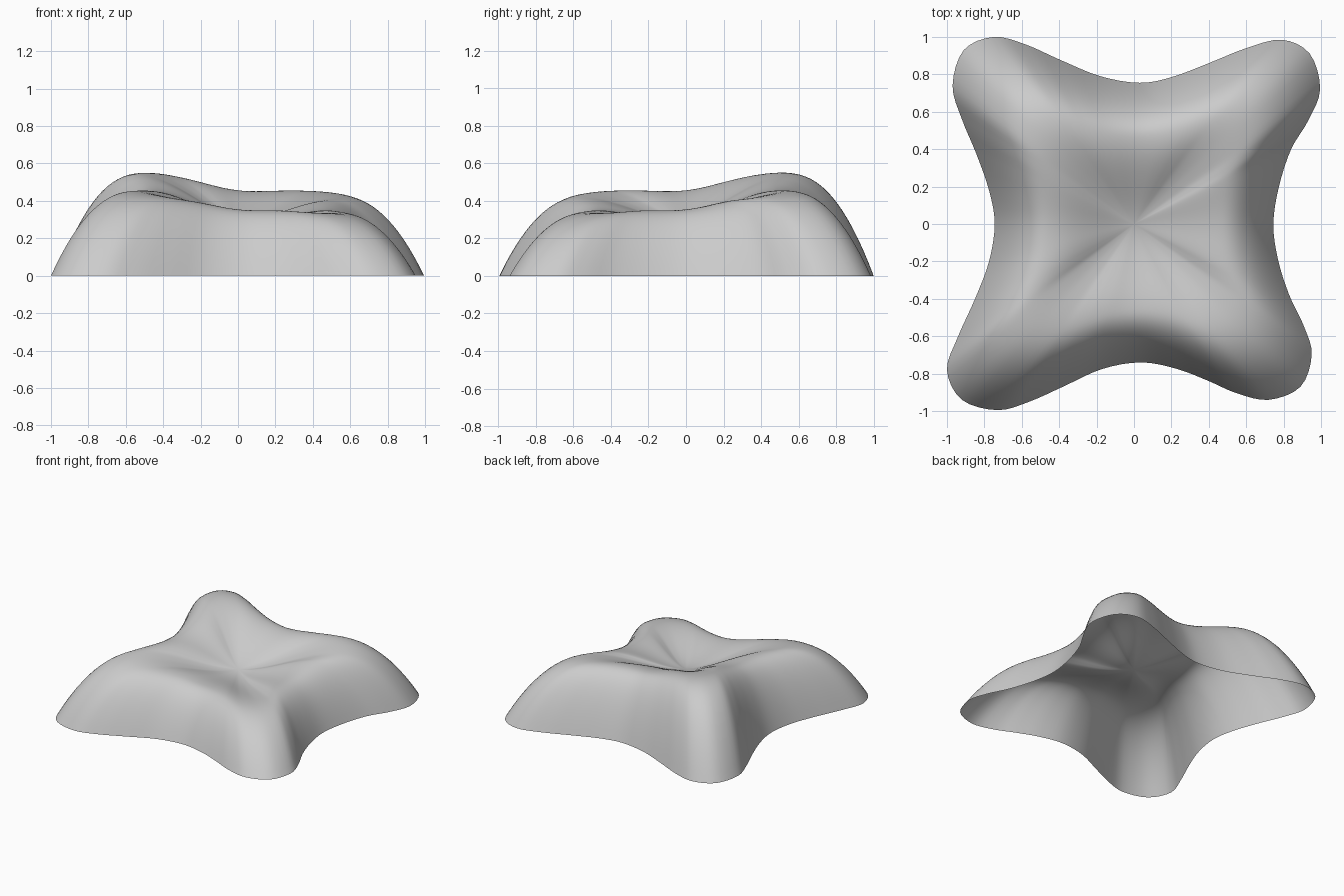
import bpy, bmesh, math
from mathutils import Vector

if "Cube" in bpy.data.objects:
    bpy.data.objects.remove(bpy.data.objects["Cube"])

# Plan outline of the canopy foot, counter-clockwise from the right waist
OUTLINE = [(.745, 0), (.775, .2), (.84, .4), (.93, .55), (.995, .72), (.94, .91),
           (.79, .985), (.6, .94), (.4, .86), (.2, .785), (.03, .755), (-.18, .79),
           (-.4, .88), (-.58, .96), (-.75, 1), (-.91, .93), (-.97, .74), (-.92, .56),
           (-.845, .38), (-.775, .18), (-.745, 0), (-.775, -.2), (-.85, -.4), (-.94, -.6),
           (-1, -.78), (-.92, -.94), (-.73, -.995), (-.56, -.95), (-.38, -.87), (-.17, -.775),
           (.04, -.74), (.23, -.775), (.4, -.84), (.55, -.905), (.72, -.94), (.89, -.87),
           (.95, -.7), (.91, -.55), (.83, -.38), (.77, -.19)]
PTS = [Vector(p) for p in OUTLINE]
STEPS, RINGS = 4, 36


def smooth_loop(pts, steps):
    """Closed Catmull-Rom curve through the points."""
    n, out = len(pts), []
    for i in range(n):
        a, b, c, d = (pts[(i + k) % n] for k in (-1, 0, 1, 2))
        for j in range(steps):
            t = j / steps
            out.append(.5 * (2 * b + (c - a) * t + (2 * a - 5 * b + 4 * c - d) * t * t
                             + (3 * b - a - 3 * c + d) * t ** 3))
    return out


def height(edge, t):
    """Height along a ray: sunken middle, raised ridge, falling side."""
    corner = math.sin(2 * math.atan2(edge.y, edge.x)) ** 2
    ridge = .62 - .075 * corner
    top = .405 + .035 * corner
    lean = .11 * (edge.y - edge.x) * ridge      # back left is highest
    if t < ridge:
        q = t / ridge
        dip = q * q * (3 - 2 * q)
        return .30 + (top - .30) * dip + lean * math.sin(q * math.pi / 2)
    s = (t - ridge) / (1 - ridge)
    return (top + lean) * (1 - s ** 2.2)


# Canopy: one open shell
bm = bmesh.new()
loop = smooth_loop(PTS, STEPS)
n = len(loop)
rings = [[bm.verts.new((e.x * k / RINGS, e.y * k / RINGS, height(e, k / RINGS)))
          for e in loop] for k in range(1, RINGS + 1)]
centre = bm.verts.new((0, 0, .30))
for i in range(n):
    j = (i + 1) % n
    bm.faces.new((centre, rings[0][i], rings[0][j]))
    for a, b in zip(rings, rings[1:]):
        bm.faces.new((a[i], b[i], b[j], a[j]))
for f in bm.faces:
    f.smooth = True
mesh = bpy.data.meshes.new("canopy_shell")
bm.to_mesh(mesh)
bm.free()

grey = bpy.data.materials.new("light_grey")
grey.diffuse_color = (.6, .6, .6, 1)
grey.use_nodes = True
grey.node_tree.nodes["Principled BSDF"].inputs["Base Color"].default_value = grey.diffuse_color
mesh.materials.append(grey)
bpy.context.collection.objects.link(bpy.data.objects.new("canopy_shell", mesh))
